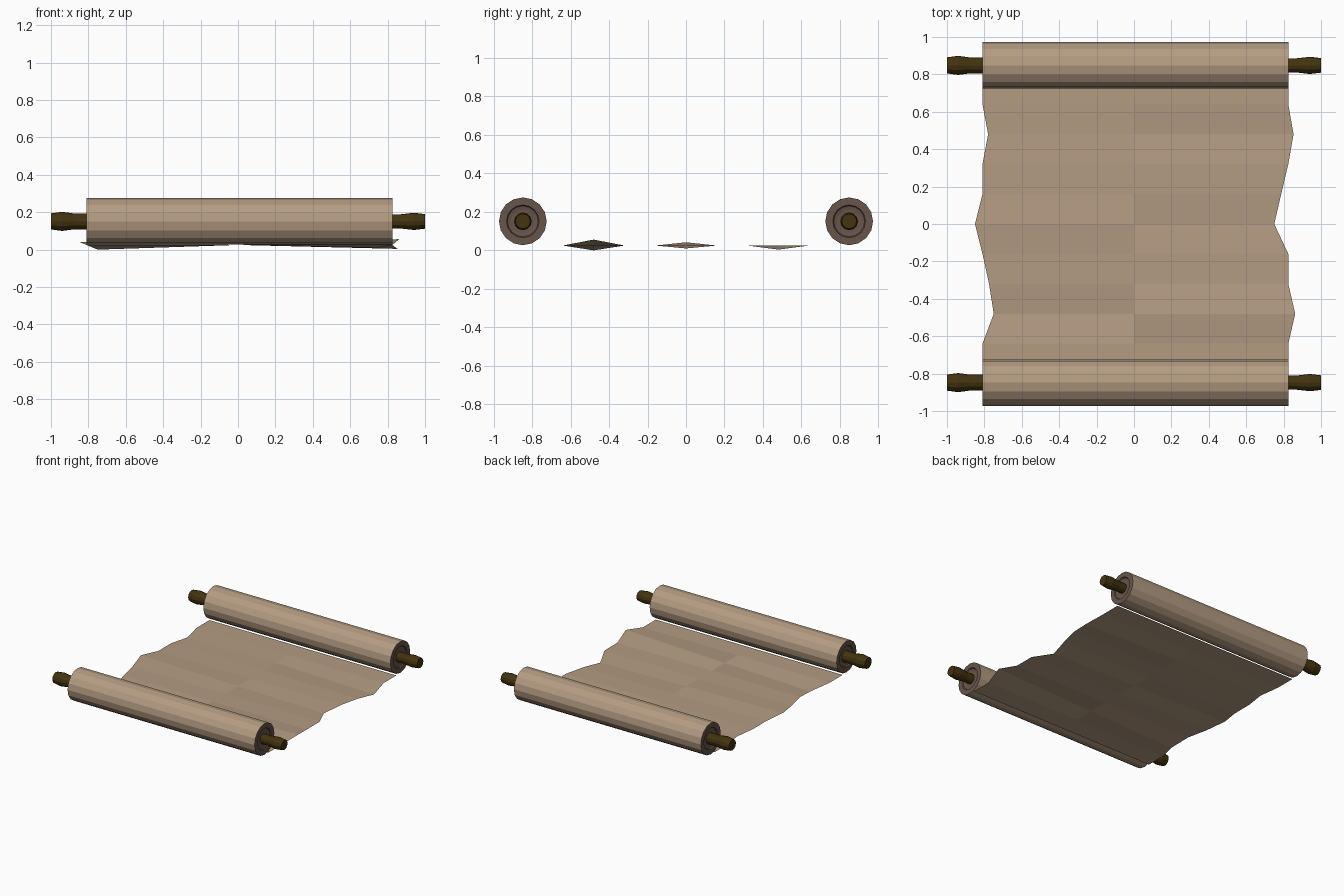
import bpy, bmesh, math

if "Cube" in bpy.data.objects:
    bpy.data.objects.remove(bpy.data.objects["Cube"])


def material(name, rgb):
    m = bpy.data.materials.new(name)
    m.diffuse_color = (*rgb, 1)
    m.use_nodes = True
    m.node_tree.nodes["Principled BSDF"].inputs["Base Color"].default_value = m.diffuse_color
    return m


PAPER = material("parchment", (0.456, 0.332, 0.225))
CAP = material("roll end brown", (0.135, 0.09, 0.07))
WOOD = material("dark wood", (0.056, 0.033, 0.005))


def finish(name, bm, mats):
    me = bpy.data.meshes.new(name)
    bm.to_mesh(me)
    bm.free()
    for m in mats:
        me.materials.append(m)
    ob = bpy.data.objects.new(name, me)
    bpy.context.collection.objects.link(ob)
    return ob


def lathe(name, profile, sides, y, z, mats):
    """Spin an (x, radius) profile round an x-parallel axis, with closed ends."""
    bm = bmesh.new()
    rings = []
    for x, r in profile:
        rings.append([bm.verts.new((x, y + r * math.cos(2 * math.pi * i / sides),
                                    z + r * math.sin(2 * math.pi * i / sides)))
                      for i in range(sides)])
    for a, b in zip(rings, rings[1:]):
        for i in range(sides):
            j = (i + 1) % sides
            bm.faces.new((a[i], a[j], b[j], b[i]))
    bm.faces.new(rings[0])
    bm.faces.new(rings[-1])
    bmesh.ops.recalc_face_normals(bm, faces=bm.faces)
    # end faces and their recesses take the second colour
    if len(mats) > 1:
        for f in bm.faces:
            f.material_index = 0 if f.calc_center_median().x ** 2 < 0.25 else 1
    return finish(name, bm, mats)


AXIS_Z, ROLL_R = 0.151, 0.124
X0, X1 = -0.81, 0.825

for label, y in (("front", -0.848), ("back", 0.848)):
    # paper roll with a shallow recess in each end
    lathe(label + "_roll",
          [(X0 + 0.012, 0.062), (X0 + 0.008, 0.08), (X0, 0.085), (X0, ROLL_R),
           (X1, ROLL_R), (X1, 0.085), (X1 - 0.008, 0.08), (X1 - 0.012, 0.062)],
          16, y, AXIS_Z, [PAPER, CAP])
    # turned handles
    lathe(label + "_left_handle",
          [(-1.0, 0.043), (-0.94, 0.051), (-0.88, 0.043), (-0.79, 0.043)],
          12, y, AXIS_Z, [WOOD])
    lathe(label + "_right_handle",
          [(0.80, 0.038), (0.87, 0.038), (0.94, 0.046), (1.0, 0.039)],
          12, y, AXIS_Z, [WOOD])

# unrolled sheet: two columns, ragged curling side edges
Z = 0.025
left = {-0.48: (-0.75, 0.0), -0.32: (-0.775, Z), 0.0: (-0.85, 0.042), 0.48: (-0.78, 0.018)}
right = {-0.48: (0.862, 0.056), 0.0: (0.75, 0.01), 0.16: (0.787, Z), 0.48: (0.853, 0.004)}
bm = bmesh.new()
rows = []
for i in range(-5, 6):
    y = round(i * 0.16, 2)
    xl, zl = left.get(y, (X0, Z))
    xr, zr = right.get(y, (X1, Z))
    rows.append([bm.verts.new(p) for p in ((xl, y, zl), (0, y, Z), (xr, y, zr))])
for a, b in zip(rows, rows[1:]):
    for k in range(2):
        bm.faces.new((a[k], a[k + 1], b[k + 1], b[k]))
finish("open_sheet", bm, [PAPER])
